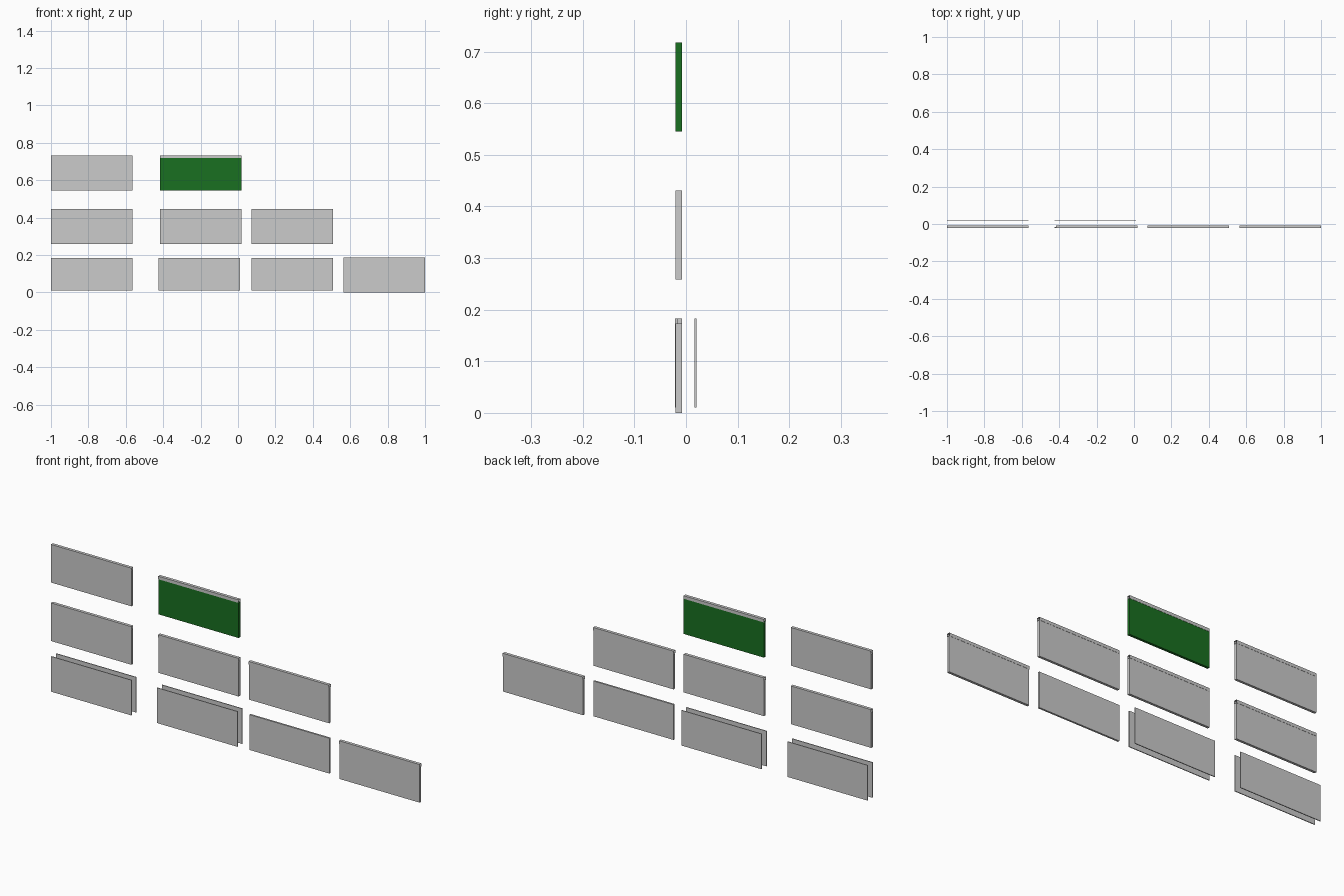
import bpy, bmesh

if "Cube" in bpy.data.objects:
    bpy.data.objects.remove(bpy.data.objects["Cube"])

green = bpy.data.materials.new("green")
green.diffuse_color = (0.01, 0.16, 0.015, 1)
green.use_nodes = True
green.node_tree.nodes["Principled BSDF"].inputs["Base Color"].default_value = green.diffuse_color

W = 0.436          # panel width
H = 0.188          # full case height
CAP = 0.015        # top channel size


def box(name, x, y0, y1, z0, z1, mat=None):
    """Box with left edge at x, optional material."""
    bm = bmesh.new()
    bmesh.ops.create_cube(bm, size=1)
    for v in bm.verts:
        v.co.x = x + (v.co.x + 0.5) * W
        v.co.y = y0 + (v.co.y + 0.5) * (y1 - y0)
        v.co.z = z0 + (v.co.z + 0.5) * (z1 - z0)
    return finish(name, bm, mat)


def channel(name, x, z0, z1):
    """Square tube along x, open at both ends."""
    bm = bmesh.new()
    prof = [(-0.022, z0), (-0.007, z0), (-0.007, z1), (-0.022, z1)]
    ends = [[bm.verts.new((px, y, z)) for y, z in prof] for px in (x, x + W)]
    for i in range(4):
        j = (i + 1) % 4
        bm.faces.new((ends[0][i], ends[0][j], ends[1][j], ends[1][i]))
    bmesh.ops.recalc_face_normals(bm, faces=bm.faces[:])
    return finish(name, bm, None)


def finish(name, bm, mat):
    me = bpy.data.meshes.new(name)
    bm.to_mesh(me)
    bm.free()
    if mat:
        me.materials.append(mat)
    ob = bpy.data.objects.new(name, me)
    bpy.context.collection.objects.link(ob)
    return ob


def case(x, z, mat=None):
    """Panel case: flat body with an open channel along the top."""
    box("case_body", x, -0.020, -0.008, z, z + H - CAP, mat)
    channel("case_top_channel", x, z + H - CAP, z + H)


# complete cases: left column, middle columns, right one on the ground
for x, z in [(-1, 0.545), (-1, 0.258), (-0.418, 0.258), (0.073, 0.258), (0.564, 0)]:
    case(x, z)
case(-0.418, 0.545, green)

# separated front sheets and back plates
for x in (-1, -0.425):
    box("front_sheet", x, -0.021, -0.017, 0.01, 0.183)
    box("back_plate", x, 0.016, 0.020, 0.01, 0.183)

# joined front sheet and back plate
box("joined_front_sheet", 0.073, -0.017, -0.0125, 0.01, 0.183)
box("joined_back_plate", 0.073, -0.0125, -0.008, 0.01, 0.183)
